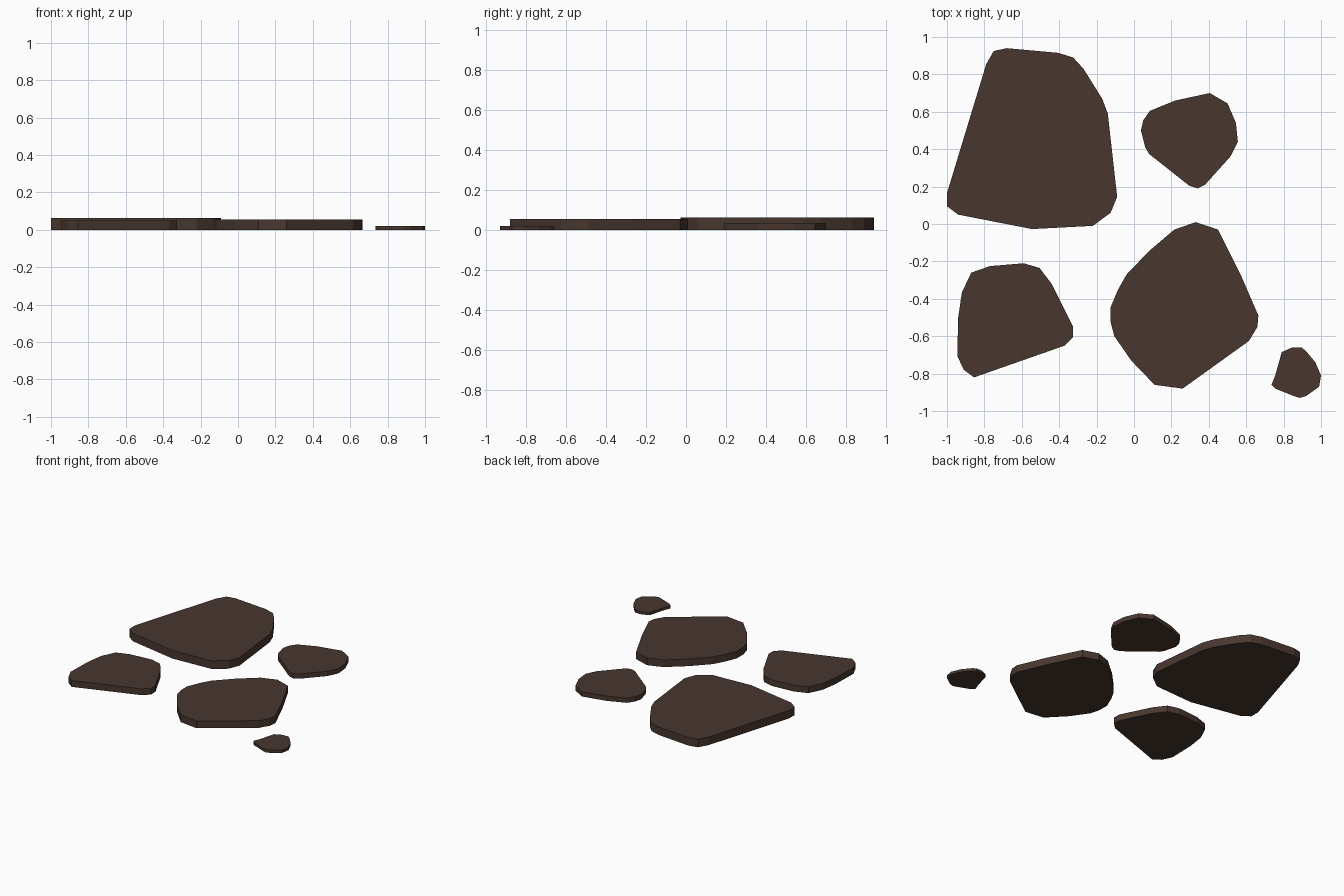
import bpy, bmesh

brown = bpy.data.materials.new("dark_stone")
brown.diffuse_color = (0.065, 0.038, 0.028, 1)


def slab(name, height, outline):
    """Flat stone: an outline on the ground extruded straight up."""
    bm = bmesh.new()
    base = bm.faces.new([bm.verts.new((x, y, 0)) for x, y in outline])
    top = bmesh.ops.extrude_face_region(bm, geom=[base], use_keep_orig=True)["geom"]
    verts = [v for v in top if isinstance(v, bmesh.types.BMVert)]
    bmesh.ops.translate(bm, verts=verts, vec=(0, 0, height))
    bmesh.ops.recalc_face_normals(bm, faces=bm.faces)
    mesh = bpy.data.meshes.new(name)
    bm.to_mesh(mesh)
    bm.free()
    mesh.materials.append(brown)
    obj = bpy.data.objects.new(name, mesh)
    bpy.context.collection.objects.link(obj)


# Outlines run clockwise seen from above
slab("large_stone_back_left", 0.063, [
    (-.75, .925), (-.68, .94), (-.405, .915), (-.325, .89), (-.27, .83),
    (-.17, .67), (-.14, .59), (-.09, .145), (-.125, .06), (-.22, -.01),
    (-.545, -.027), (-.94, .05), (-1, .095), (-1, .165), (-.79, .855)])

slab("large_stone_front_right", 0.056, [
    (.33, .01), (.45, -.03), (.57, -.27), (.665, -.49), (.66, -.55),
    (.615, -.625), (.26, -.88), (.11, -.86), (-.015, -.73), (-.105, -.6),
    (-.125, -.525), (-.125, -.445), (-.085, -.35), (-.04, -.27),
    (.08, -.145), (.215, -.03)])

slab("medium_stone_front_left", 0.049, [
    (-.87, -.26), (-.77, -.225), (-.59, -.21), (-.505, -.235), (-.44, -.32),
    (-.325, -.55), (-.325, -.605), (-.37, -.65), (-.855, -.82),
    (-.91, -.78), (-.945, -.705), (-.94, -.5), (-.92, -.365)])

slab("medium_stone_back_right", 0.037, [
    (.085, .605), (.22, .66), (.405, .7), (.5, .645), (.545, .54),
    (.555, .44), (.515, .36), (.38, .21), (.34, .19), (.295, .205),
    (.08, .375), (.06, .41), (.037, .5), (.05, .555)])

slab("small_stone_front_right", 0.021, [
    (.79, -.685), (.845, -.66), (.895, -.66), (.92, -.68), (.97, -.74),
    (1, -.81), (.99, -.87), (.92, -.92), (.885, -.93), (.855, -.92),
    (.755, -.88), (.735, -.86), (.755, -.81)])
